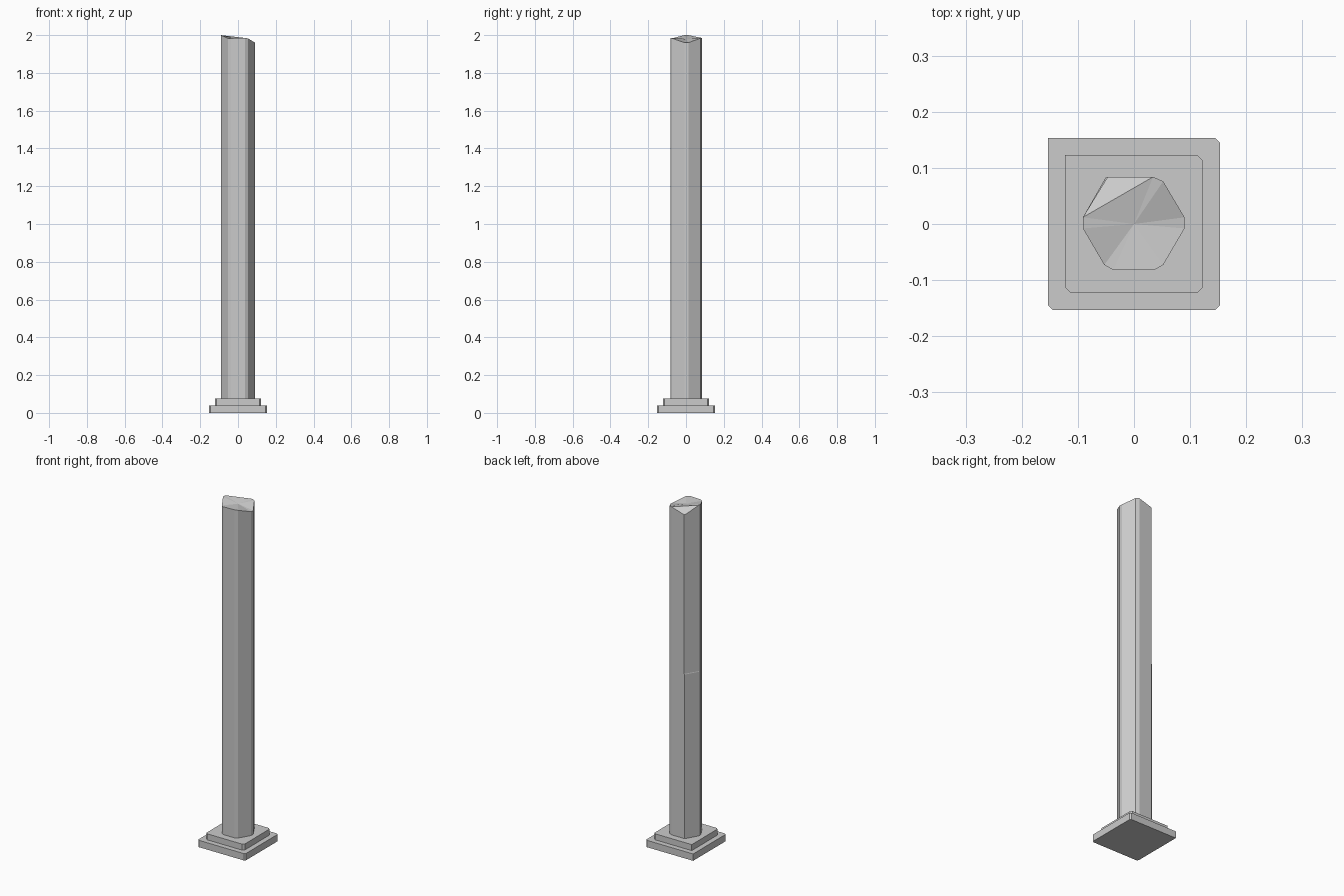
import bpy, bmesh

if "Cube" in bpy.data.objects:
    bpy.data.objects.remove(bpy.data.objects["Cube"])


def loft(name, rings, peak=None, skip=None):
    """Skin matching rings; optional fan cap around a peak, leaving one corner as its own facet."""
    bm = bmesh.new()
    vr = [[bm.verts.new(p) for p in ring] for ring in rings]
    n = len(vr[0])
    for a, b in zip(vr, vr[1:]):
        for i in range(n):
            j = (i + 1) % n
            bm.faces.new((a[i], a[j], b[j], b[i]))
    bm.faces.new(vr[0][::-1])
    top = vr[-1]
    if peak is None:
        bm.faces.new(top)
    else:
        corner = [top[i] for i in skip]
        bm.faces.new(corner)
        outline = [v for v in top if v not in corner[1:-1]]
        c = bm.verts.new(peak)
        for i, v in enumerate(outline):
            bm.faces.new((v, outline[(i + 1) % len(outline)], c))
    bmesh.ops.recalc_face_normals(bm, faces=bm.faces)
    me = bpy.data.meshes.new(name)
    bm.to_mesh(me)
    bm.free()
    ob = bpy.data.objects.new(name, me)
    bpy.context.collection.objects.link(ob)
    return ob


def slab(name, h, c, z0, z1):
    # square with three clipped corners, the back left one stays sharp
    pts = [(-h, -h + c), (-h + c, -h), (h - c, -h), (h, -h + c),
           (h, h - c), (h - c, h), (-h, h)]
    return loft(name, [[(x, y, z) for x, y in pts] for z in (z0, z1)])


# Stepped plinth
slab("lower_plinth", 0.153, 0.008, 0.0, 0.04)
slab("upper_plinth", 0.123, 0.010, 0.04, 0.075)

# Hexagonal shaft with clipped corners, sharp at the back left,
# and an uneven broken top
section = [(-0.091, 0.012, 2.0), (-0.091, -0.008, 2.0),
           (-0.053, -0.073, 1.983), (-0.037, -0.082, 1.983),
           (0.036, -0.082, 1.985), (0.052, -0.073, 1.983),
           (0.090, -0.008, 1.96), (0.090, 0.012, 1.96),
           (0.052, 0.076, 1.983), (0.034, 0.084, 1.985)]
low = section + [(-0.049, 0.084, 0), (-0.051, 0.082, 0)]
high = section + [(-0.046, 0.084, 1.96), (-0.050, 0.079, 1.96)]

# The back left face steps in slightly halfway up
ledge = 1.03
loft("shaft", [[(x, y, 0.07) for x, y, _ in low],
               [(x, y, ledge) for x, y, _ in low],
               [(x, y, ledge + 0.004) for x, y, _ in high],
               high],
     peak=(0, 0, 1.98), skip=(9, 10, 11, 0))
